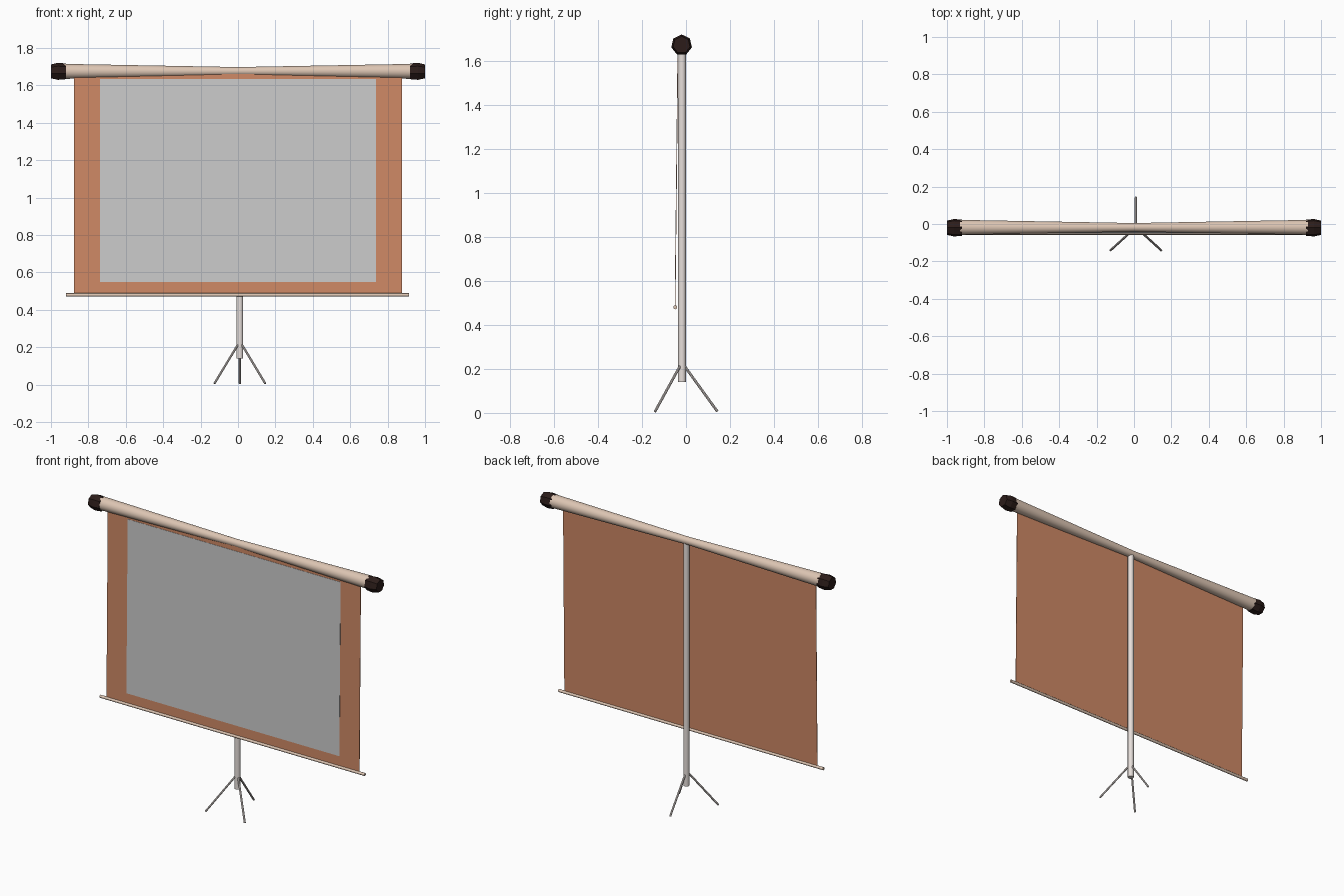
import bpy, bmesh
from math import sin, cos, pi
from mathutils import Vector

if "Cube" in bpy.data.objects:
    bpy.data.objects.remove(bpy.data.objects["Cube"])

Y, ZT, XC = -0.018, 1.675, 0.01   # tube axis y and z, stand centre x


def material(name, rgb):
    m = bpy.data.materials.new(name)
    m.diffuse_color = (*rgb, 1)
    m.use_nodes = True
    m.node_tree.nodes["Principled BSDF"].inputs["Base Color"].default_value = m.diffuse_color
    return m


TAN = material("tan_metal", (0.72, 0.56, 0.45))
DARK = material("dark_plastic", (0.025, 0.012, 0.01))
FABRIC = material("border_fabric", (0.62, 0.25, 0.13))
PALE = material("pale_metal", (0.80, 0.74, 0.71))


def finish(name, bm, mat=None, smooth=False):
    bmesh.ops.recalc_face_normals(bm, faces=bm.faces)
    me = bpy.data.meshes.new(name)
    bm.to_mesh(me)
    bm.free()
    ob = bpy.data.objects.new(name, me)
    bpy.context.collection.objects.link(ob)
    if mat:
        me.materials.append(mat)
    if smooth:
        bpy.ops.object.select_all(action='DESELECT')
        ob.select_set(True)
        bpy.context.view_layer.objects.active = ob
        bpy.ops.object.shade_smooth_by_angle(angle=0.7)
    return ob


def lathe_x(name, rings, y, z, sides, mat, smooth=False):
    """Closed solid around an x axis from (x, radius) rings; first vertex points up."""
    bm = bmesh.new()
    loops = [[bm.verts.new((x, y + r * sin(2 * pi * i / sides), z + r * cos(2 * pi * i / sides)))
              for i in range(sides)] for x, r in rings]
    for a, b in zip(loops, loops[1:]):
        for i in range(sides):
            j = (i + 1) % sides
            bm.faces.new((a[i], a[j], b[j], b[i]))
    bm.faces.new(loops[0])
    bm.faces.new(loops[-1])
    return finish(name, bm, mat, smooth)


def rod(name, p, q, r, sides, mat):
    p, q = Vector(p), Vector(q)
    bm = bmesh.new()
    bmesh.ops.create_cone(bm, cap_ends=True, segments=sides, radius1=r, radius2=r, depth=(q - p).length)
    bm.transform((q - p).to_track_quat('Z', 'Y').to_matrix().to_4x4())
    bmesh.ops.translate(bm, verts=bm.verts, vec=(p + q) / 2)
    return finish(name, bm, mat, True)


def sheet(name, half, z0, z1, front, back, mat):
    """Thin hanging sheet that leans forward towards the bottom."""
    lean = lambda z: -0.036 - 0.013 * (1.66 - z) / 1.18
    bm = bmesh.new()
    bmesh.ops.create_cube(bm, size=2)
    for v in bm.verts:
        z = z1 if v.co.z > 0 else z0
        v.co = (half * v.co.x, lean(z) + (back if v.co.y > 0 else front), z)
    return finish(name, bm, mat)


# roller case, waisted in the middle, with faceted end caps
lathe_x("roller_case", [(-0.93, 0.04), (0, 0.023), (0.93, 0.04)], Y, ZT, 24, TAN, True)
for side, s in (("left", -1), ("right", 1)):
    lathe_x(side + "_end_cap", [(s * 0.92, 0.044), (s * 0.962, 0.048), (s * 1.0, 0.039)],
            Y - 0.002, ZT - 0.002, 7, DARK)

# screen fabric, grey picture area and bottom bar
sheet("screen_fabric", 0.877, 0.48, 1.665, -0.001, 0.001, FABRIC)
sheet("picture_area", 0.738, 0.548, 1.634, -0.0025, -0.0005, None)
rod("bottom_bar", (-0.92, -0.049, 0.48), (0.915, -0.049, 0.48), 0.009, 12, TAN)

# post and three splayed legs
rod("post", (XC, Y, 0.14), (XC, Y, 1.67), 0.018, 16, PALE)
rod("back_leg", (XC, Y + 0.012, 0.212), (XC, 0.143, 0.006), 0.006, 8, PALE)
for side, s in (("left", -1), ("right", 1)):
    rod(side + "_front_leg", (XC + s * 0.012, Y - 0.01, 0.212),
        (XC + s * 0.136, -0.141, 0.006), 0.006, 8, PALE)
